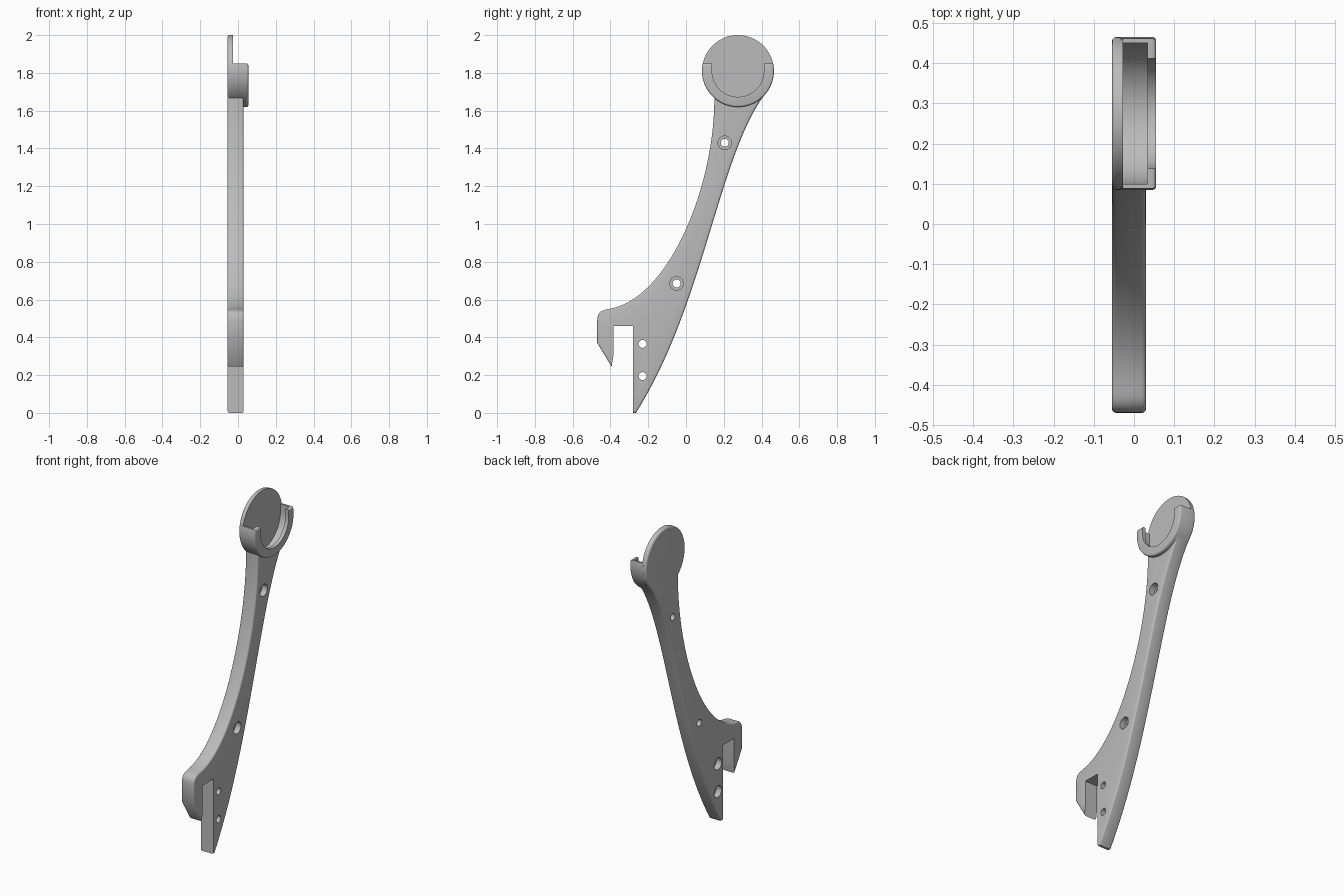
import bpy, bmesh, math
from mathutils import Vector
from mathutils.geometry import interpolate_bezier

if "Cube" in bpy.data.objects:
    bpy.data.objects.remove(bpy.data.objects["Cube"], do_unlink=True)

BACK, FRONT, LIP = -0.055, 0.03, 0.055   # x of the back face, arm face and cup face
CY, CZ, R = 0.275, 1.81, 0.19            # cup centre and radius
RIM = 1.85                               # height of the cup opening

grey = bpy.data.materials.new("plain grey")
grey.use_nodes = True
grey.diffuse_color = (0.5, 0.5, 0.5, 1)
grey.node_tree.nodes["Principled BSDF"].inputs["Base Color"].default_value = (0.5, 0.5, 0.5, 1)


def curve(a, b, c, d, n):
    return [tuple(p) for p in interpolate_bezier(Vector(a), Vector(b), Vector(c), Vector(d), n)]


def arc(cy, cz, r, start, end, n):
    angles = [math.radians(start + (end - start) * i / n) for i in range(n + 1)]
    return [(cy + r * math.cos(t), cz + r * math.sin(t)) for t in angles]


def prism(name, outline, x0, x1, round_at=(), radius=0.01):
    """Extrude a (y, z) outline along x, rounding the rims listed in round_at."""
    bm = bmesh.new()
    base = bm.faces.new([bm.verts.new((x0, y, z)) for y, z in outline])
    new = bmesh.ops.extrude_face_region(bm, geom=[base], use_keep_orig=True)["geom"]
    for v in new:
        if isinstance(v, bmesh.types.BMVert):
            v.co.x = x1
    bmesh.ops.recalc_face_normals(bm, faces=bm.faces)
    rims = [e for e in bm.edges
            if any(all(abs(v.co.x - x) < 1e-5 for v in e.verts) for x in round_at)]
    if rims:
        bmesh.ops.bevel(bm, geom=rims, offset=radius, segments=3, profile=0.5,
                        affect='EDGES', clamp_overlap=False)
        bmesh.ops.recalc_face_normals(bm, faces=bm.faces)
    mesh = bpy.data.meshes.new(name)
    bm.to_mesh(mesh)
    bm.free()
    mesh.materials.append(grey)
    obj = bpy.data.objects.new(name, mesh)
    bpy.context.collection.objects.link(obj)
    return obj


def combine(target, other, operation):
    mod = target.modifiers.new(operation.lower(), 'BOOLEAN')
    mod.operation, mod.object, mod.solver = operation, other, 'EXACT'
    bpy.context.view_layer.objects.active = target
    bpy.ops.object.modifier_apply(modifier=mod.name)
    bpy.data.objects.remove(other, do_unlink=True)


def u_shape(r):
    """Half circle below the cup centre with straight sides rising past the rim."""
    return arc(CY, CZ, r, 180, 360, 40) + [(CY + r, 2.1), (CY - r, 2.1)]


# Curved arm with the round back plate in one outline
outline = curve((-0.265, 0), (0.10, 0.58), (0.17, 1.36), (0.42, 1.69), 36)[:-1]
outline += arc(CY, CZ, R, -40, 229, 64)
outline += curve((0.15, 1.66), (0.15, 1.2), (-0.09, 0.60), (-0.41, 0.55), 36)
outline += curve((-0.41, 0.55), (-0.45, 0.545), (-0.47, 0.53), (-0.47, 0.49), 8)[1:]
outline += [(-0.47, 0.37), (-0.397, 0.25), (-0.34, 0.15), (-0.30, 0)]
bracket = prism("bracket_arm", outline, BACK, FRONT, (BACK, FRONT))

# Thin the plate above the cup
combine(bracket, prism("plate_relief", [(0, RIM), (0.6, RIM), (0.6, 2.1), (0, 2.1)],
                       -0.027, 0.1), 'DIFFERENCE')

# Cup wall and lip
lift = math.degrees(math.asin((RIM - CZ) / (R + 0.0005)))
cup = prism("cup", arc(CY, CZ, R + 0.0005, 180 - lift, 360 + lift, 56), -0.035, LIP, (LIP,))
combine(bracket, cup, 'UNION')
combine(bracket, prism("pocket", u_shape(0.175), -0.027, 0.033), 'DIFFERENCE')
combine(bracket, prism("lip_opening", u_shape(0.137), 0.0, 0.1), 'DIFFERENCE')

# Hook slot
slot = [(-0.45, -0.1), (-0.393, 0.25), (-0.385, 0.30), (-0.385, 0.46), (-0.28, 0.46), (-0.28, -0.1)]
combine(bracket, prism("hook_slot", slot, -0.1, 0.1), 'DIFFERENCE')

# Screw holes: upper pair recessed on the front face, lower pair on the back face
for y, z, side in [(0.205, 1.43, 1), (-0.05, 0.685, 1), (-0.23, 0.365, -1), (-0.23, 0.195, -1)]:
    combine(bracket, prism("hole", arc(y, z, 0.021, 0, 345, 23), -0.1, 0.1), 'DIFFERENCE')
    x0, x1 = (FRONT - 0.035, 0.1) if side > 0 else (-0.1, BACK + 0.035)
    combine(bracket, prism("recess", arc(y, z, 0.036, 0, 345, 23), x0, x1), 'DIFFERENCE')

bpy.ops.object.select_all(action='DESELECT')
bracket.select_set(True)
bpy.context.view_layer.objects.active = bracket
bpy.ops.object.shade_smooth_by_angle(angle=math.radians(35))
